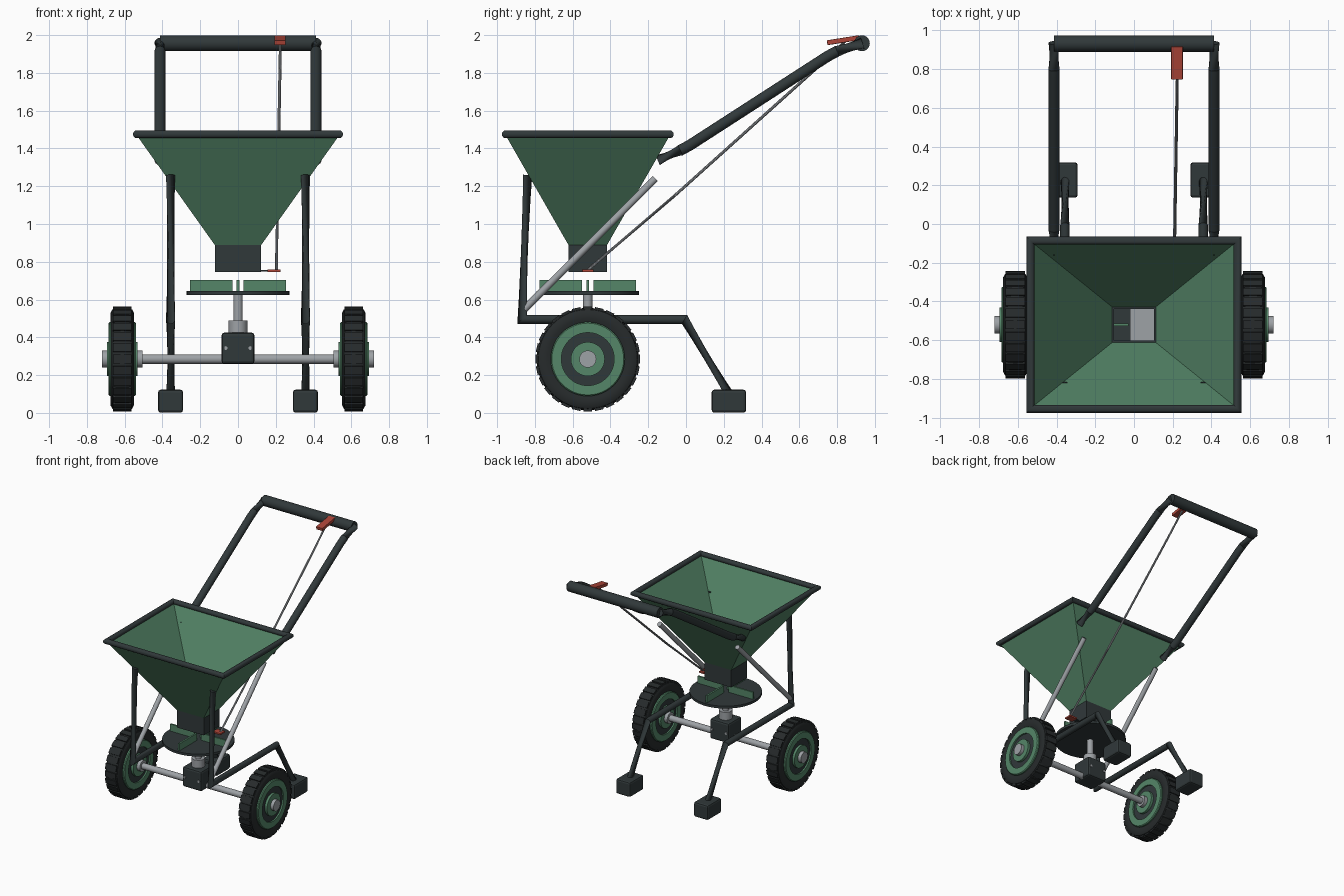
import bpy, bmesh, math
from mathutils import Vector, Matrix

if "Cube" in bpy.data.objects:
    bpy.data.objects.remove(bpy.data.objects["Cube"])

CY = -0.52          # y of hopper, spinner and axle
AZ = 0.285          # axle height


def mat(name, rgb):
    m = bpy.data.materials.new(name)
    m.diffuse_color = (*rgb, 1)
    m.use_nodes = True
    m.node_tree.nodes["Principled BSDF"].inputs["Base Color"].default_value = m.diffuse_color
    return m


DARK = mat("dark_paint", (0.03, 0.04, 0.042))
RUBBER = mat("rubber", (0.02, 0.024, 0.025))
GREEN = mat("green_paint", (0.09, 0.24, 0.14))
STEEL = mat("steel", (0.34, 0.36, 0.38))
RED = mat("red_grip", (0.42, 0.06, 0.04))


def finish(name, bm, material, smooth=True, recalc=True):
    if recalc:
        bmesh.ops.recalc_face_normals(bm, faces=bm.faces[:])
    me = bpy.data.meshes.new(name)
    for f in bm.faces:
        f.smooth = smooth
    bm.to_mesh(me)
    bm.free()
    if smooth:
        me.set_sharp_from_angle(angle=math.radians(35))
    me.materials.append(material)
    ob = bpy.data.objects.new(name, me)
    bpy.context.collection.objects.link(ob)
    return ob


def box(name, center, size, material, bevel=0.0, tilt=0.0):
    bm = bmesh.new()
    bmesh.ops.create_cube(bm, size=1, matrix=Matrix.Translation(center)
                          @ Matrix.Rotation(tilt, 4, 'X') @ Matrix.Diagonal((*size, 1)))
    ob = finish(name, bm, material, False)
    if bevel:
        b = ob.modifiers.new("bevel", 'BEVEL')
        b.width, b.segments = bevel, 2
    return ob


def tube(name, path, r, material, closed=False, n=16):
    """Round tube along a path, mitred at the bends."""
    pts = [Vector(p) for p in path]
    k = len(pts)
    segs = [(pts[(i + 1) % k] - pts[i]).normalized() for i in range(k)]
    bm, rings = bmesh.new(), []
    for i, p in enumerate(pts):
        d_in = segs[i - 1] if closed or i else segs[0]
        d_out = segs[i] if closed or i < k - 1 else d_in
        t = (d_in + d_out).normalized()
        side = d_in.cross(d_out)
        if side.length < 1e-4:
            side = t.cross(Vector((1, 0, 0)) if abs(t.x) < 0.9 else Vector((0, 0, 1)))
        side.normalize()
        if rings and side.dot(last) < 0:
            side = -side
        last = side
        up = t.cross(side) / max(0.3, t.dot(d_in))
        rings.append([bm.verts.new(p + r * (math.cos(a) * side + math.sin(a) * up))
                      for a in (2 * math.pi * j / n for j in range(n))])
    for i in range(k if closed else k - 1):
        a, b = rings[i], rings[(i + 1) % k]
        for j in range(n):
            bm.faces.new((a[j], a[(j + 1) % n], b[(j + 1) % n], b[j]))
    if not closed:
        bm.faces.new(rings[0])
        bm.faces.new(rings[-1])
    return finish(name, bm, material)


def lathe(name, profile, center, axis, material, n=48):
    """Spin (radius, offset) points about the X or Z axis as a closed ring."""
    bm, rings = bmesh.new(), []
    for i in range(n):
        c, s = math.cos(2 * math.pi * i / n), math.sin(2 * math.pi * i / n)
        rings.append([bm.verts.new(Vector(center) + Vector(
            (h, r * c, r * s) if axis == 'X' else (r * c, r * s, h))) for r, h in profile])
    m = len(profile)
    for i in range(n):
        a, b = rings[i], rings[(i + 1) % n]
        for j in range(m):
            bm.faces.new((a[j], a[(j + 1) % m], b[(j + 1) % m], b[j]))
    return finish(name, bm, material)


def funnel(name, low, high, wall, material):
    """Open four-sided shell between two (half x, half y, z) rectangles."""
    bm = bmesh.new()
    rings = [[bm.verts.new((sx * hx, CY + sy * hy, z))
              for sx, sy in ((-1, -1), (1, -1), (1, 1), (-1, 1))] for hx, hy, z in (low, high)]
    for i in range(4):
        j = (i + 1) % 4
        bm.faces.new((rings[0][i], rings[0][j], rings[1][j], rings[1][i]))
    ob = finish(name, bm, material, False, False)
    s = ob.modifiers.new("wall", 'SOLIDIFY')
    s.thickness, s.use_even_offset = wall, True
    return ob


# hopper, rim and outlet throat
funnel("hopper", (0.12, 0.1, 0.885), (0.54, 0.438, 1.475), 0.012, GREEN)
tube("hopper_rim", [(sx * 0.535, CY + sy * 0.434, 1.475)
                    for sx, sy in ((-1, -1), (1, -1), (1, 1), (-1, 1))], 0.021, DARK, True)
funnel("outlet_throat", (0.122, 0.102, 0.745), (0.122, 0.102, 0.89), 0.02, DARK)

# flow gate with its pull tab
box("gate_plate", (0.045, CY, 0.752), (0.13, 0.17, 0.01), STEEL)
box("gate_arm", (0.14, CY, 0.752), (0.08, 0.025, 0.008), DARK)
box("gate_tab", (0.19, CY, 0.753), (0.07, 0.06, 0.014), RED, 0.003)

# spinner disc with four fins, shaft and collar
tube("spinner_disc", [(0, CY, 0.625), (0, CY, 0.645)], 0.272, DARK, n=48)
for i in range(4):
    a = i * math.pi / 2
    fin = box(f"spinner_fin_{i + 1}", (0, 0, 0), (0.225, 0.014, 0.062), GREEN)
    fin.location = (0.142 * math.cos(a), CY + 0.142 * math.sin(a), 0.672)
    fin.rotation_euler.z = a
tube("spinner_shaft", [(0, CY, 0.4), (0, CY, 0.64)], 0.025, STEEL, n=24)
tube("shaft_collar", [(0, CY, 0.41), (0, CY, 0.49)], 0.05, STEEL, n=24)

# gearbox with bolts
box("gearbox", (0, CY, 0.342), (0.175, 0.17, 0.165), DARK, 0.015)
for sx in (-1, 1):
    for sy in (-1, 1):
        tube("gearbox_bolt", [(sx * 0.065, CY + sy * 0.08, 0.343),
                              (sx * 0.065, CY + sy * 0.092, 0.343)], 0.01, STEEL, n=12)

# axle
tube("axle", [(-0.7, CY, AZ), (0.7, CY, AZ)], 0.025, STEEL, n=24)

for s, side in ((-1, "left"), (1, "right")):
    # wheel
    c = (s * 0.613, CY, AZ)
    lathe(side + "_tyre", [(0.185, -0.052), (0.215, -0.062), (0.245, -0.062), (0.262, -0.053),
                           (0.27, -0.035), (0.271, 0), (0.27, 0.035), (0.262, 0.053),
                           (0.245, 0.062), (0.215, 0.062), (0.185, 0.052)], c, 'X', RUBBER)
    bm = bmesh.new()
    for i in range(28):
        m = (Matrix.Translation(c) @ Matrix.Rotation(2 * math.pi * i / 28, 4, 'X')
             @ Matrix.Translation((0, 0, 0.264)))
        bmesh.ops.create_cube(bm, size=1, matrix=m @ Matrix.Diagonal((0.1, 0.046, 0.026, 1)))
    finish(side + "_tread", bm, RUBBER, False)
    lathe(side + "_wheel_rim", [(0.14, -0.072), (0.19, -0.072), (0.196, -0.066), (0.196, 0.066),
                                (0.19, 0.072), (0.14, 0.072)], c, 'X', GREEN)

    def disc(name, r, half, material):
        tube(f"{side}_{name}", [(c[0] - half, CY, AZ), (c[0] + half, CY, AZ)], r, material, n=40)
    disc("wheel_disc", 0.143, 0.06, DARK)
    disc("wheel_boss", 0.09, 0.08, GREEN)
    disc("wheel_hub", 0.045, 0.108, STEEL)

    # frame leg, foot and brace
    x = s * 0.357
    tube(side + "_frame", [(x, -0.838, 1.26), (x, -0.868, 0.495), (x, -0.008, 0.495),
                           (x, 0.235, 0.09)], 0.024, DARK)
    box(side + "_foot", (x, 0.227, 0.062), (0.132, 0.182, 0.122), DARK, 0.014)
    tube(side + "_brace", [(x, -0.855, 0.55), (x, -0.163, 1.24)], 0.019, STEEL)

    # handle side
    x = s * 0.413
    tube(side + "_handle", [(x, -0.15, 1.338), (x, -0.03, 1.39), (x, 0.02, 1.417),
                            (x, 0.75, 1.888), (x, 0.80, 1.915), (x, 0.935, 1.958)],
         0.029, DARK, n=20)

# handle grip bar, trigger and control cable
tube("handle_grip", [(-0.413, 0.931, 1.957), (0.413, 0.931, 1.957)], 0.042, DARK, n=24)
box("trigger", (0.222, 0.832, 1.973), (0.06, 0.172, 0.026), RED, 0.004, math.radians(9))
tube("control_cable", [(0.224, 0.84, 1.965), (0.222, 0.68, 1.815), (0.21, -0.06, 1.15),
                       (0.203, CY, 0.757)], 0.008, STEEL, n=10)
